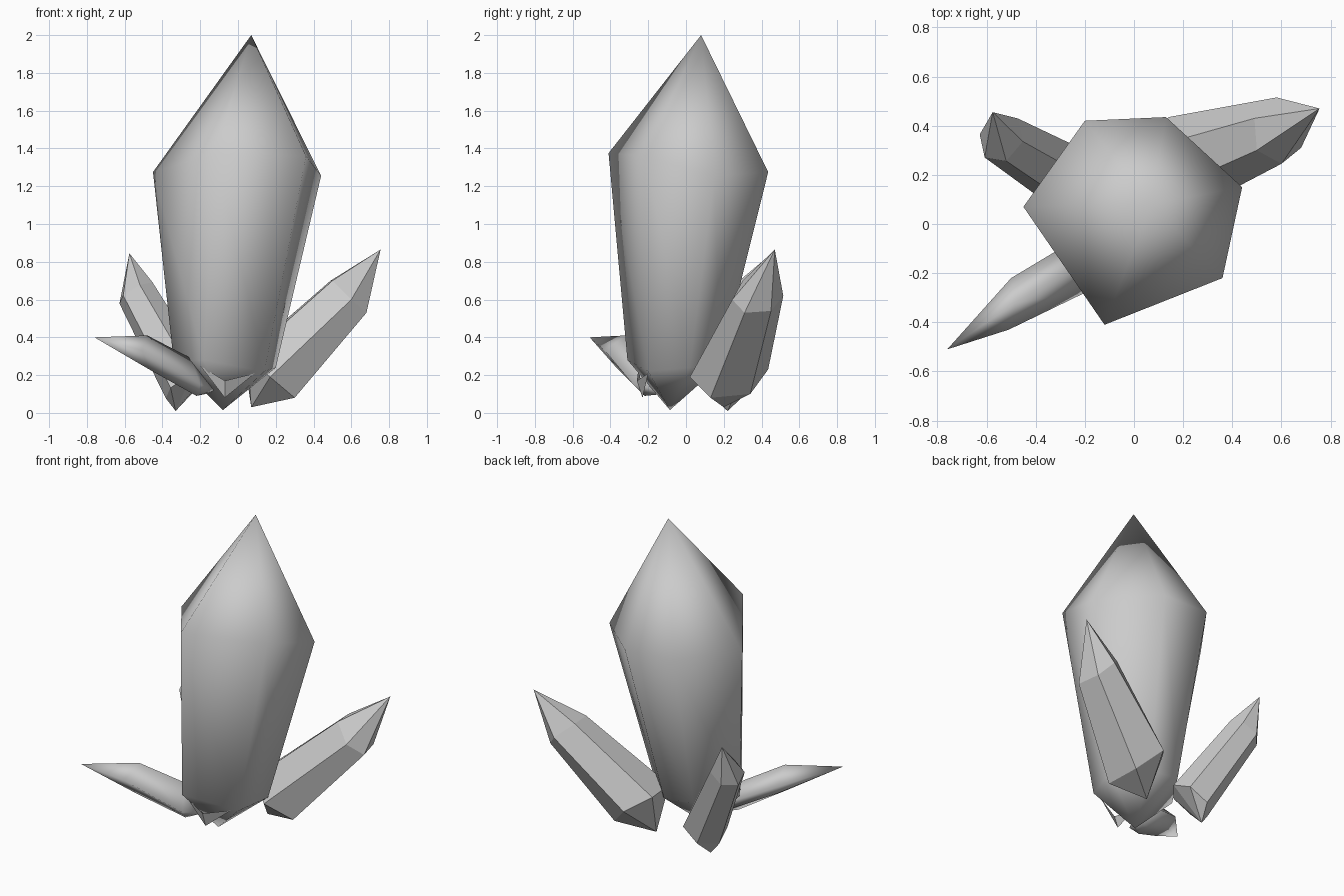
import bpy, bmesh, math
from mathutils import Vector

cube = bpy.data.objects.get("Cube")
if cube:
    bpy.data.objects.remove(cube, do_unlink=True)

stone = bpy.data.materials.new("pale grey stone")
stone.use_nodes = True
GREY = (0.6, 0.6, 0.6, 1)
stone.diffuse_color = GREY
stone.node_tree.nodes["Principled BSDF"].inputs["Base Color"].default_value = GREY


def finish(bm, name, smooth):
    bmesh.ops.recalc_face_normals(bm, faces=bm.faces)
    mesh = bpy.data.meshes.new(name)
    for face in bm.faces:
        face.smooth = smooth
    bm.to_mesh(mesh)
    bm.free()
    mesh.materials.append(stone)
    obj = bpy.data.objects.new(name, mesh)
    bpy.context.collection.objects.link(obj)
    return obj


def crystal(name, root, lower, upper, tip, smooth=False):
    """Bridge two rings and close them with a point at each end."""
    bm = bmesh.new()
    low = [bm.verts.new(p) for p in lower]
    high = [bm.verts.new(p) for p in upper]
    bottom, top = bm.verts.new(root), bm.verts.new(tip)
    count = len(low)
    for i in range(count):
        j = (i + 1) % count
        bm.faces.new((low[i], low[j], high[j], high[i]))
        bm.faces.new((high[i], high[j], top))
        bm.faces.new((low[j], low[i], bottom))
    return finish(bm, name, smooth)


def tilted_ring(centre, axis, radius, turn=0, sides=6):
    """Ring of points square to an axis, first point uppermost."""
    axis = Vector(axis).normalized()
    side = axis.cross(Vector((0, 0, 1))).normalized()
    up = side.cross(axis)
    angles = [turn + math.tau * i / sides for i in range(sides)]
    return [Vector(centre) + radius * (math.cos(a) * up + math.sin(a) * side)
            for a in angles]


# Large upright crystal, tapering and leaning towards its foot
crystal("main_crystal", (-.08, -.085, .015),
        [(-.34, -.06, .27), (-.18, .18, .27), (.03, .18, .25),
         (.2, .02, .24), (.14, -.2, .22), (-.18, -.31, .28)],
        [(-.45, .07, 1.275), (-.2, .42, 1.29), (.13, .435, 1.275),
         (.44, .15, 1.255), (.36, -.22, 1.36), (-.12, -.41, 1.375)],
        (.07, .08, 2), True)

# Back left crystal
crystal("back_left_crystal", (.07, .2, .03),
        [(.14, .435, .23), (.03, .3, .3), (.05, .1, .3),
         (.17, .02, .19), (.3, .13, .08), (.27, .34, .1)],
        [(.58, .515, .62), (.49, .43, .7), (.5, .3, .7),
         (.6, .245, .6), (.68, .31, .53), (.65, .45, .54)],
        (.755, .47, .865))

# Back right crystal
lean = (-.28, .16, .48)
crystal("back_right_crystal", (-.33, .22, .01),
        tilted_ring((-.27, .19, .15), lean, .135, .3),
        tilted_ring((-.54, .35, .635), lean, .105, .3), (-.575, .455, .845))

# Low front right crystal, flatter underneath
crystal("front_right_crystal", (-.12, -.14, .12),
        [(-.25, -.18, .29), (-.25, -.07, .2), (-.17, -.12, .1),
         (-.22, -.22, .09), (-.2, -.28, .15)],
        [(-.48, -.32, .41), (-.5, -.22, .31), (-.46, -.26, .24),
         (-.47, -.36, .23), (-.51, -.43, .33)],
        (-.76, -.51, .4), True)

# Small folded shard at the front of the base
bm = bmesh.new()
left, fold, right, low = [bm.verts.new(p) for p in (
    (-.2, -.25, .25), (-.07, -.26, .17), (.09, -.2, .21), (-.07, -.23, .08))]
bm.faces.new((left, low, fold))
bm.faces.new((fold, low, right))
finish(bm, "base_shard", False)
